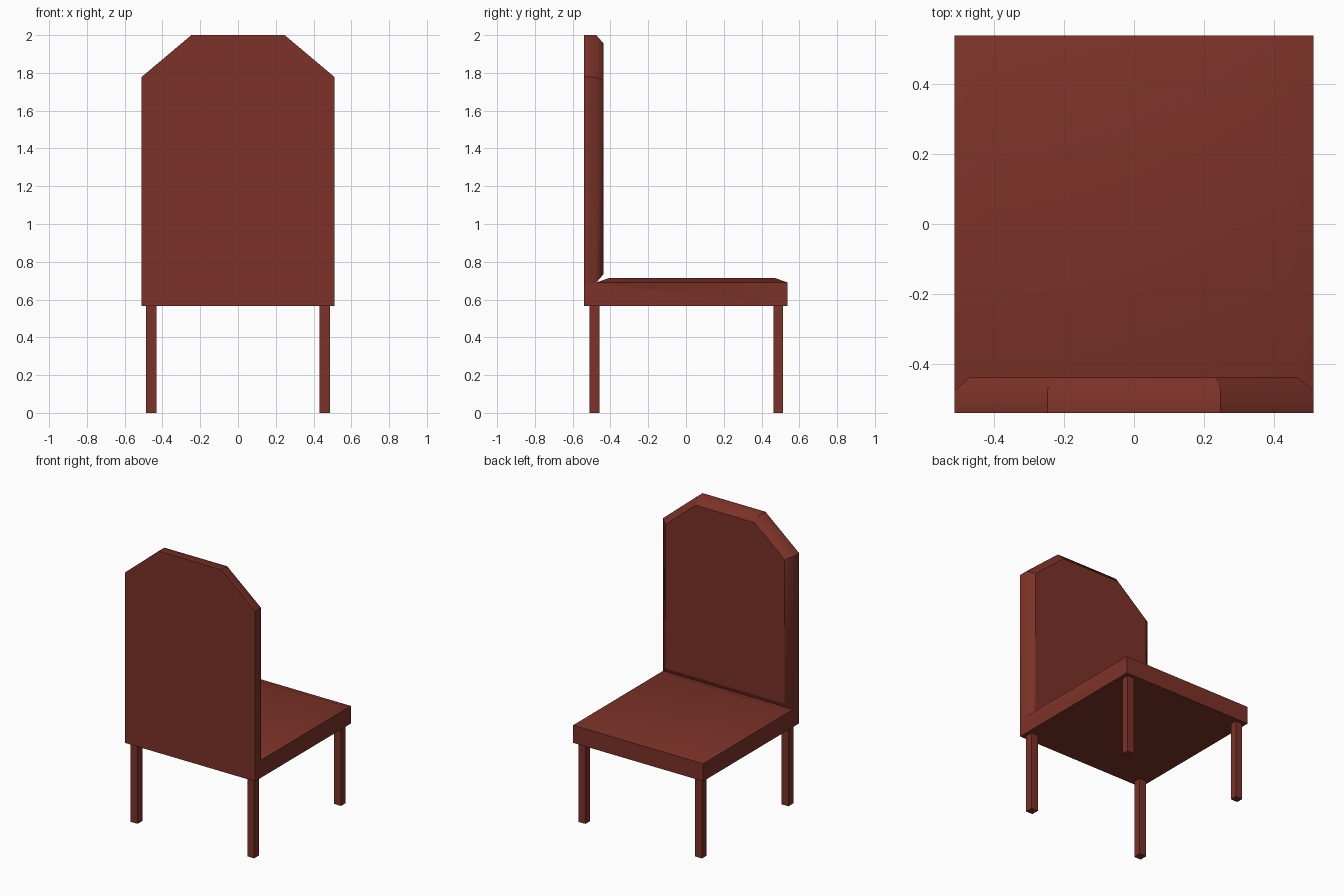
import bpy, bmesh, math

if "Cube" in bpy.data.objects:
    bpy.data.objects.remove(bpy.data.objects["Cube"])

mat = bpy.data.materials.new("brick_red_brown")
mat.diffuse_color = (0.20, 0.032, 0.021, 1)
mat.use_nodes = True
mat.node_tree.nodes["Principled BSDF"].inputs["Base Color"].default_value = mat.diffuse_color

W = 0.512                      # half width
BACK, JOIN, FRONT = -0.54, -0.475, 0.538
BOTTOM, RIM = 0.565, 0.69


def loft(bm, rings):
    """Skin equal-length rings and cap both ends."""
    loops = [[bm.verts.new(p) for p in r] for r in rings]
    n = len(loops[0])
    for a, b in zip(loops, loops[1:]):
        for i in range(n):
            bm.faces.new((a[i], a[(i + 1) % n], b[(i + 1) % n], b[i]))
    bm.faces.new(loops[0][::-1])
    bm.faces.new(loops[-1])


def rect(x0, x1, y0, y1, z):
    return [(x0, y0, z), (x1, y0, z), (x1, y1, z), (x0, y1, z)]


def finish(bm, name, angle):
    bmesh.ops.recalc_face_normals(bm, faces=bm.faces)
    me = bpy.data.meshes.new(name)
    bm.to_mesh(me)
    bm.free()
    me.materials.append(mat)
    ob = bpy.data.objects.new(name, me)
    bpy.context.collection.objects.link(ob)
    bpy.ops.object.select_all(action='DESELECT')
    ob.select_set(True)
    bpy.context.view_layer.objects.active = ob
    bpy.ops.object.shade_smooth_by_angle(angle=math.radians(angle))


bm = bmesh.new()
# seat cushion with shallow chamfered top
c = 0.07
loft(bm, [rect(-W, W, JOIN, FRONT, BOTTOM),
          rect(-W, W, JOIN, FRONT, RIM),
          rect(-W + c, W - c, JOIN + c, FRONT - c, 0.715)])
# rear strip below the backrest
loft(bm, [rect(-W, W, BACK, JOIN, BOTTOM), rect(-W, W, BACK, JOIN, RIM)])
# backrest with clipped shoulders and chamfered inner face
b = 0.043
outer = [(-W, RIM), (W, RIM), (W, 1.777), (0.247, 2.0), (-0.247, 2.0), (-W, 1.777)]
xi, zi = W - b, 1.777 - b * math.tan(math.radians(25))
inner = [(-xi, RIM + b), (xi, RIM + b), (xi, zi),
         (0.232, 2 - b), (-0.232, 2 - b), (-xi, zi)]
loft(bm, [[(x, BACK, z) for x, z in outer],
          [(x, JOIN, z) for x, z in outer],
          [(x, -0.438, z) for x, z in inner]])

# merge into one shell, dropping the internal faces
inside = []
for f in bm.faces:
    m = f.calc_center_median()
    if (abs(m.y - JOIN) < 1e-3 and m.z < 0.68) or (abs(m.z - RIM) < 1e-3 and m.y < -0.48):
        inside.append(f)
bmesh.ops.delete(bm, geom=inside, context='FACES')
bmesh.ops.remove_doubles(bm, verts=bm.verts, dist=1e-4)
bmesh.ops.dissolve_limit(bm, angle_limit=0.01, verts=bm.verts, edges=bm.edges)
# crisp panel outline and shoulder corners
for e in bm.edges:
    panel = all(abs(v.co.y + 0.438) < 1e-3 for v in e.verts)
    shoulder = all(v.co.z > 1.7 for v in e.verts) and \
        abs(e.verts[0].co.y - e.verts[1].co.y) > 0.02
    if panel or shoulder:
        e.smooth = False
finish(bm, "seat_and_backrest", 70)

# four square legs
for label, y0, y1 in (("back", -0.512, -0.457), ("front", 0.464, 0.514)):
    for side, s in (("left", -1), ("right", 1)):
        bm = bmesh.new()
        xs = sorted((s * 0.432, s * 0.486))
        loft(bm, [rect(*xs, y0, y1, 0), rect(*xs, y0, y1, BOTTOM)])
        finish(bm, f"{label}_{side}_leg", 30)
